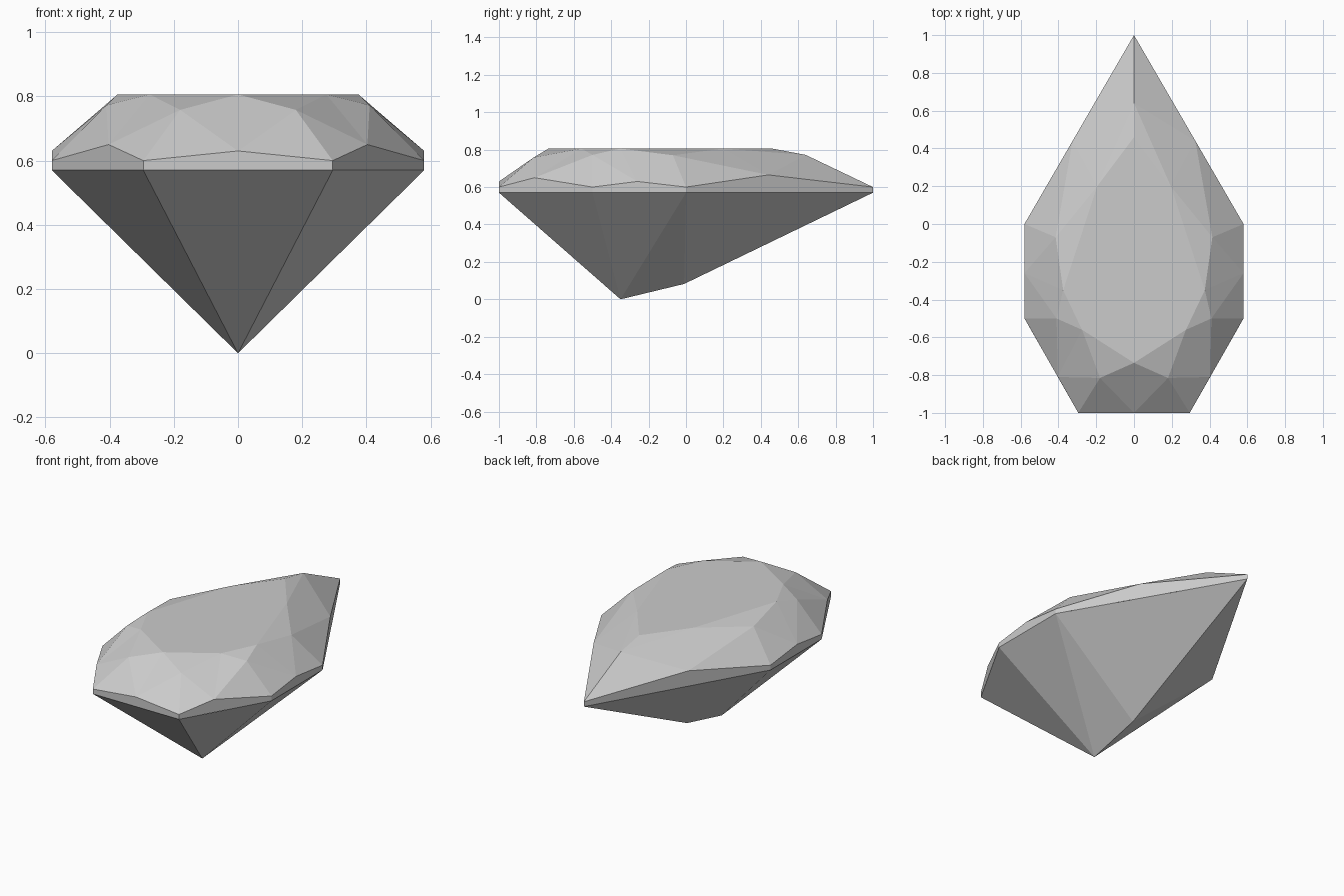
import bpy
import bmesh

cube = bpy.data.objects.get("Cube")
if cube:
    bpy.data.objects.remove(cube, do_unlink=True)

# Single pale grey stone material
stone = bpy.data.materials.new("pale grey stone")
stone.use_nodes = True
grey = (0.6, 0.6, 0.6, 1)
stone.diffuse_color = grey
stone.node_tree.nodes["Principled BSDF"].inputs["Base Color"].default_value = grey


def make_part(name, faces):
    """Build one flat-faceted part from half of its facets, mirrored across x."""
    bm = bmesh.new()
    for side in (1, -1):
        for face in faces:
            pts = [(x * side, y, z) for x, y, z in face]
            bm.faces.new([bm.verts.new(p) for p in pts[::side]])
    bmesh.ops.remove_doubles(bm, verts=bm.verts, dist=0.0005)
    mesh = bpy.data.meshes.new(name)
    bm.to_mesh(mesh)
    bm.free()
    mesh.materials.append(stone)
    obj = bpy.data.objects.new(name, mesh)
    bpy.context.collection.objects.link(obj)
    return obj


# Half outline of the pear shape, blunt front to pointed back
RIM, LOW = 0.6, 0.57
corner = [(0.295, -1, RIM), (0.58, -0.5, RIM), (0.58, 0, RIM), (0, 1, RIM)]
# High points of the scalloped girdle, between corners
scallop = [(0, -1, 0.63), (0.403, -0.81, 0.65), (0.58, -0.26, 0.63), (0.325, 0.44, 0.665)]
# Middle ring of the crown, one point above each corner
middle = [(0.18, -0.815, 0.758), (0.41, -0.5, 0.772), (0.415, -0.07, 0.77), (0, 0.64, 0.772)]
# Table outline, one point above each scallop, then its back tip
TOP = 0.806
table = [(0, -0.735, TOP), (0.275, -0.56, TOP), (0.375, -0.35, TOP), (0.195, 0.2, TOP)]
table_tip = (0, 0.46, TOP)


def low(p):
    return (p[0], p[1], LOW)


# Crown: kites, star triangles and the triangles beside each corner
crown = [(scallop[0], middle[0], table[0])]
for i in range(4):
    crown.append((scallop[i], corner[i], middle[i]))
    if i < 3:
        crown.append((corner[i], scallop[i + 1], middle[i]))
        crown.append((middle[i], table[i + 1], table[i]))
        crown.append((middle[i], scallop[i + 1], table[i + 1]))
        crown.append((scallop[i + 1], middle[i + 1], table[i + 1]))
crown.append((middle[3], table_tip, table[3]))
make_part("crown", crown)

# Table: the flat top
centre = (0, -0.2, TOP)
ring = table + [table_tip]
make_part("table", [(centre, a, b) for a, b in zip(ring, ring[1:])])

# Girdle: thin upright band with a scalloped top
girdle = []
path = [p for pair in zip(scallop, corner) for p in pair]
for a, b in zip(path, path[1:]):
    girdle.append((low(a), low(b), b, a))
make_part("girdle", girdle)

# Pavilion: facets running down to the culet and the rising back keel
culet, keel = (0, -0.35, 0), (0, -0.01, 0.082)
c = [low(p) for p in corner]
make_part("pavilion", [
    (culet, c[0], low(scallop[0])),
    (culet, c[1], c[0]),
    (culet, c[2], c[1]),
    (culet, keel, c[2]),
    (keel, c[3], c[2]),
])
